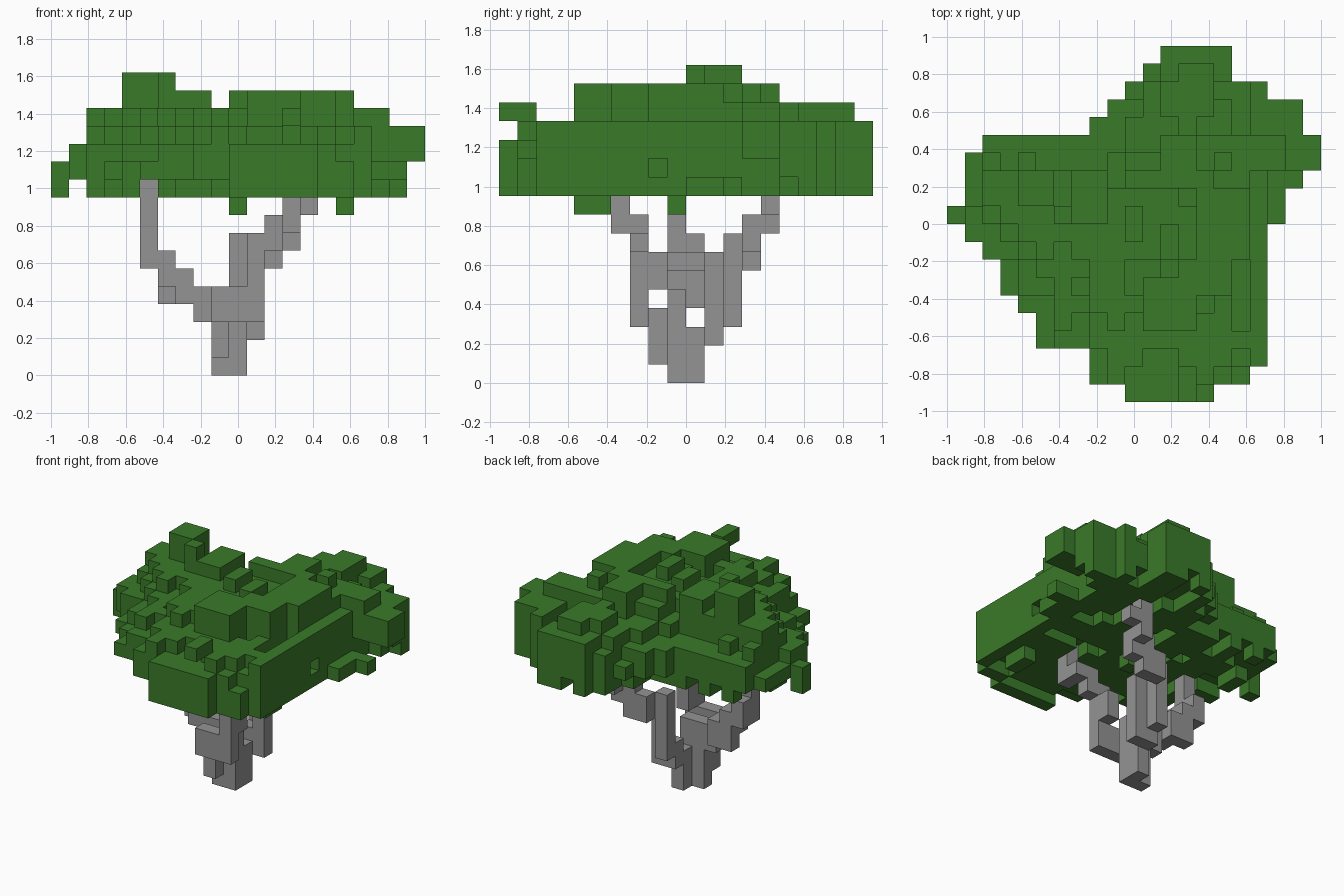
import bpy, bmesh, random
from itertools import product
from mathutils import Vector, noise

random.seed(7)
cube = bpy.data.objects.get("Cube")
if cube:
    bpy.data.objects.remove(cube)

NX, NY = 21, 20          # grid cells across the tree
CELL = 2 / NX


def make_material(name, rgb):
    mat = bpy.data.materials.new(name)
    mat.use_nodes = True
    mat.diffuse_color = (*rgb, 1)
    mat.node_tree.nodes["Principled BSDF"].inputs["Base Color"].default_value = (*rgb, 1)
    return mat


def box(x0, x1, y0, y1, z0, z1):
    """All cells of a block, both ends included."""
    return set(product(range(x0, x1 + 1), range(y0, y1 + 1), range(z0, z1 + 1)))


def build_blocks(name, cells, mat):
    """Skin a set of cells: only the exposed cube sides become faces."""
    bm = bmesh.new()
    corner = {}

    def vert(p):
        if p not in corner:
            x, y, z = p
            corner[p] = bm.verts.new(((x - NX / 2) * CELL, (y - NY / 2) * CELL, z * CELL))
        return corner[p]

    for c in sorted(cells):
        for axis, side in product(range(3), (0, 1)):
            near = list(c)
            near[axis] += 2 * side - 1
            if tuple(near) in cells:
                continue
            u, v = (axis + 1) % 3, (axis + 2) % 3
            ring = []
            for du, dv in ((0, 0), (1, 0), (1, 1), (0, 1)):
                p = list(c)
                p[axis] += side
                p[u] += du
                p[v] += dv
                ring.append(vert(tuple(p)))
            bm.faces.new(ring if side else ring[::-1])
    mesh = bpy.data.meshes.new(name)
    bm.to_mesh(mesh)
    bm.free()
    mesh.materials.append(mat)
    obj = bpy.data.objects.new(name, mesh)
    bpy.context.collection.objects.link(obj)
    return obj


green = make_material("leaf green", (0.042, 0.195, 0.022))
grey = make_material("bark grey", (0.295, 0.295, 0.295))

# Trunk and branches: upright runs of cells (x, y, bottom, top)
limbs = {
    "trunk": [(9, 9, 0, 0), (10, 9, 0, 4), (10, 10, 0, 2), (9, 9, 1, 3), (9, 8, 1, 3)],
    "front_branch": [(9, 7, 3, 4), (10, 7, 3, 4), (11, 7, 3, 7), (11, 8, 5, 6),
                     (12, 7, 7, 8), (13, 7, 8, 8), (13, 6, 8, 10)],
    "back_branch": [(11, 11, 2, 6), (10, 11, 2, 3), (10, 12, 3, 7), (11, 13, 6, 7),
                    (12, 13, 6, 8), (13, 13, 7, 8), (13, 14, 8, 10), (14, 14, 9, 9)],
    "side_branch": [(9, 9, 4, 4), (8, 9, 3, 4), (7, 9, 4, 5), (7, 10, 4, 5),
                    (6, 10, 4, 6), (6, 9, 5, 6), (5, 10, 6, 7), (5, 9, 6, 10)],
}
wood = set()
for name, runs in limbs.items():
    cells = set()
    for x, y, z0, z1 in runs:
        cells |= box(x, x, y, y, z0, z1)
    cells -= wood
    wood |= cells
    build_blocks(name, cells, grey)

# Canopy outline: first and last cell of each row, front to back
first = [10, 8, 8, 5, 5, 4, 3, 3, 2, 1, 0, 1, 1, 1, 2, 8, 9, 10, 11, 12]
last = [14, 16, 17, 17, 17, 17, 17, 17, 17, 17, 18, 18, 19, 20, 20, 19, 19, 17, 15, 15]
plan = {(x, y) for y in range(NY) for x in range(first[y], last[y] + 1)}

# Reach of each canopy layer (x range, y range)
reach = {10: (2, 19, 0, 19), 11: (0, 19, 0, 19), 12: (1, 20, 0, 19),
         13: (2, 20, 1, 19), 14: (2, 18, 1, 18), 15: (4, 16, 4, 14)}


def edge_distance(x, y):
    d = 1
    while d < 6 and all((x + i, y + j) in plan
                        for i, j in ((d, 0), (-d, 0), (0, d), (0, -d))):
        d += 1
    return d


leaves = set()
for x, y in sorted(plan):
    d = edge_distance(x, y)
    bump = noise.noise(Vector((x, y, 3)) * 0.43)
    rough = random.uniform(-0.5, 0.5)
    top = 13.3 + 0.45 * (d - 1) + 0.9 * bump + rough
    top = min(max(int(top), 12), 16)
    low = 11 if bump > 0.3 or (d < 3 and random.random() < 0.3) else 10
    if x > 17 and y < 13:
        low, top = 10, 11        # thin ledge below the wing
    elif x > 16:
        top = max(top, 14)       # steep wall on the left side
    if x > 17 and y in (13, 14):
        low = 12                 # underside of the wing
    if x == 9:
        top = min(top, 15)       # dip between the two crowns
    for z in range(low, top):
        x0, x1, y0, y1 = reach[z]
        if x0 <= x <= x1 and y0 <= y <= y1:
            leaves.add((x, y, z))

# Clumps on top, at the rim and hanging below
for clump in [(4, 5, 11, 12, 13, 16), (6, 6, 10, 10, 13, 16), (4, 8, 9, 12, 13, 14),
              (14, 16, 8, 11, 13, 15), (13, 15, 6, 7, 13, 15), (11, 13, 4, 6, 13, 15),
              (12, 13, 12, 14, 13, 15), (16, 18, 13, 14, 12, 14),
              (7, 8, 10, 12, 13, 15), (2, 3, 11, 12, 12, 14), (13, 13, 0, 1, 14, 14),
              (0, 0, 10, 10, 10, 11), (20, 20, 13, 14, 12, 13), (12, 15, 18, 19, 11, 13),
              (13, 14, 16, 18, 12, 14), (10, 14, 0, 0, 10, 12),
              (17, 17, 2, 12, 10, 13), (10, 10, 9, 9, 9, 10), (16, 16, 4, 5, 9, 10)]:
    leaves |= box(*clump)

# Notches in the underside and the side wall
for notch in [(5, 5, 3, 9, 10, 10), (17, 17, 8, 8, 11, 11), (13, 14, 13, 15, 10, 10),
              (11, 14, 1, 1, 10, 10)]:
    leaves -= box(*notch)
build_blocks("leaf_canopy", leaves - wood, green)
